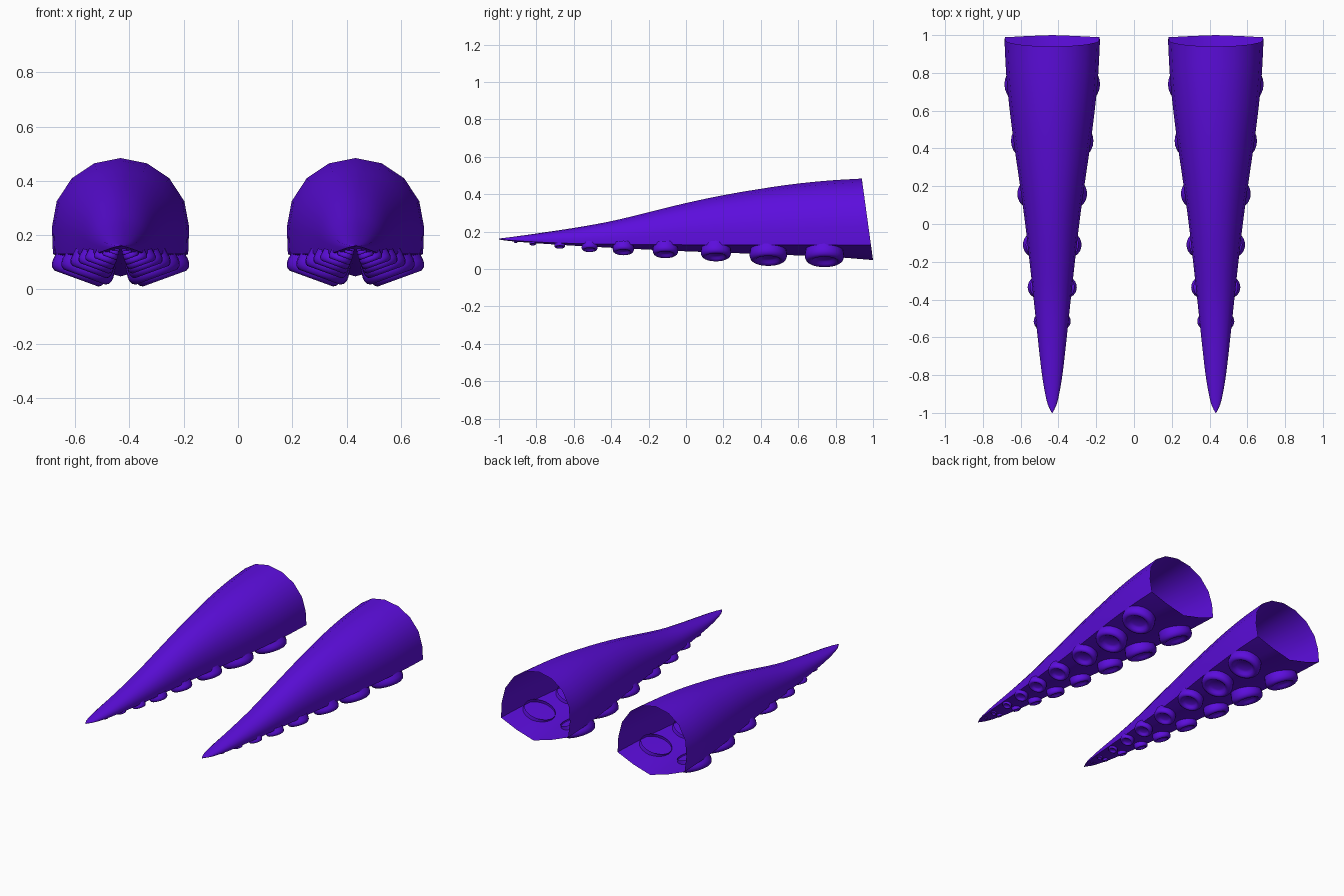
import bpy, bmesh, math
from mathutils import Matrix, Vector

if "Cube" in bpy.data.objects:
    bpy.data.objects.remove(bpy.data.objects["Cube"])

purple = bpy.data.materials.new("deep purple")
purple.diffuse_color = (0.107, 0.004, 0.72, 1)
purple.use_nodes = True
purple.node_tree.nodes["Principled BSDF"].inputs["Base Color"].default_value = purple.diffuse_color

# Stations along the tentacle: y, half width, top z, side edge z, keel z
STATIONS = [
    (-1.00, 0.002, 0.163, 0.160, 0.158),
    (-0.96, 0.022, 0.168, 0.156, 0.152),
    (-0.90, 0.037, 0.176, 0.151, 0.146),
    (-0.80, 0.054, 0.190, 0.145, 0.138),
    (-0.60, 0.077, 0.220, 0.137, 0.125),
    (-0.40, 0.098, 0.256, 0.133, 0.114),
    (-0.20, 0.120, 0.304, 0.131, 0.104),
    (0.00, 0.143, 0.353, 0.130, 0.095),
    (0.20, 0.170, 0.395, 0.130, 0.088),
    (0.40, 0.199, 0.429, 0.130, 0.080),
    (0.60, 0.224, 0.455, 0.130, 0.073),
    (0.80, 0.243, 0.473, 0.130, 0.064),
    (1.00, 0.253, 0.484, 0.130, 0.048),
]
# Half of the domed upper section, as fractions of width and height
DOME = [(0.985, 0.0), (1.0, 0.28), (0.93, 0.55), (0.71, 0.79), (0.385, 0.945)]
# Sucker pairs: y, radius
SUCKERS = [(0.74, 0.105), (0.44, 0.100), (0.16, 0.081), (-0.11, 0.068),
           (-0.335, 0.057), (-0.515, 0.043), (-0.675, 0.029),
           (-0.82, 0.018), (-0.91, 0.010)]
# Lathe profile of a sucker: radius and depth as fractions of its radius
CUP = [(0.94, 0.16), (0.97, -0.1), (1.0, -0.28), (0.99, -0.44), (0.93, -0.57),
       (0.82, -0.65), (0.70, -0.64), (0.60, -0.56), (0.52, -0.46), (0.40, -0.40)]


def section(y):
    """Smoothly interpolated width, top, edge and keel at y."""
    i = 0
    while i < len(STATIONS) - 2 and y > STATIONS[i + 1][0]:
        i += 1
    a, b = STATIONS[i], STATIONS[i + 1]
    p, n = STATIONS[max(i - 1, 0)], STATIONS[min(i + 2, len(STATIONS) - 1)]
    d = b[0] - a[0]
    t = (y - a[0]) / d
    out = []
    for k in range(1, 5):
        ma = (b[k] - p[k]) / (b[0] - p[0]) * d
        mb = (n[k] - a[k]) / (n[0] - a[0]) * d
        out.append((2*t**3 - 3*t**2 + 1) * a[k] + (t**3 - 2*t**2 + t) * ma
                   + (3*t**2 - 2*t**3) * b[k] + (t**3 - t**2) * mb)
    return out


def make_object(name, bm):
    mesh = bpy.data.meshes.new(name)
    bm.to_mesh(mesh)
    bm.free()
    mesh.materials.append(purple)
    obj = bpy.data.objects.new(name, mesh)
    bpy.context.collection.objects.link(obj)
    bpy.ops.object.select_all(action='DESELECT')
    obj.select_set(True)
    bpy.context.view_layer.objects.active = obj
    bpy.ops.object.shade_smooth_by_angle(angle=math.radians(42))
    return obj


def tentacle(name, cx):
    """Hollow tapering shell, open at the slanted back end."""
    bm = bmesh.new()
    ys = [-1, -0.985, -0.96, -0.93, -0.9, -0.85] + [-0.8 + 0.06 * i for i in range(31)]
    rings = []
    for y in ys:
        w, top, edge, keel = section(y)
        h = top - edge
        half = [(w * u, edge + h * v) for u, v in DOME]
        mid = (0.5 * w, edge + (keel - edge) * 0.58)
        loop = ([(0, keel), mid] + half + [(0, top)]
                + [(-x, z) for x, z in reversed(half)] + [(-mid[0], mid[1])])
        # the back end leans forward towards its top
        lean = 0.06 * max(0, (y - 0.4) / 0.6)
        rings.append([bm.verts.new((cx + x, y - lean * (z - keel) / (top - keel), z))
                      for x, z in loop])
    for a, b in zip(rings, rings[1:]):
        for i in range(len(a)):
            j = (i + 1) % len(a)
            bm.faces.new((a[i], a[j], b[j], b[i]))
    bm.faces.new(rings[0])
    bmesh.ops.recalc_face_normals(bm, faces=bm.faces)
    return make_object(name, bm)


def suckers(name, cx, side):
    """Row of dished suckers on one side of the keel."""
    bm = bmesh.new()
    seg = 24
    for y, r in SUCKERS:
        w, top, edge, keel = section(y)
        off = r * (1.2 if y < 0.4 else 1.33 if y > 0.6 else 1.1)
        floor = keel + (edge - keel) * 1.0 * min(off / w, 1)
        place = (Matrix.Translation((cx + side * off, y, floor))
                 @ Matrix.Rotation(-side * math.radians(20), 4, 'Y'))
        rings = [[bm.verts.new(place @ Vector((r * u * math.cos(math.tau * i / seg),
                                               r * u * math.sin(math.tau * i / seg), r * v)))
                  for i in range(seg)] for u, v in CUP]
        for a, b in zip(rings, rings[1:]):
            for i in range(seg):
                j = (i + 1) % seg
                bm.faces.new((a[j], a[i], b[i], b[j]))
        bm.faces.new(list(reversed(rings[-1])))
    return make_object(name, bm)


# Matching pair of tentacles, each with two rows of suckers
for label, cx in (("left", -0.433), ("right", 0.433)):
    tentacle(label + "_tentacle", cx)
    suckers(label + "_outer_suckers", cx, math.copysign(1, cx))
    suckers(label + "_inner_suckers", cx, -math.copysign(1, cx))
